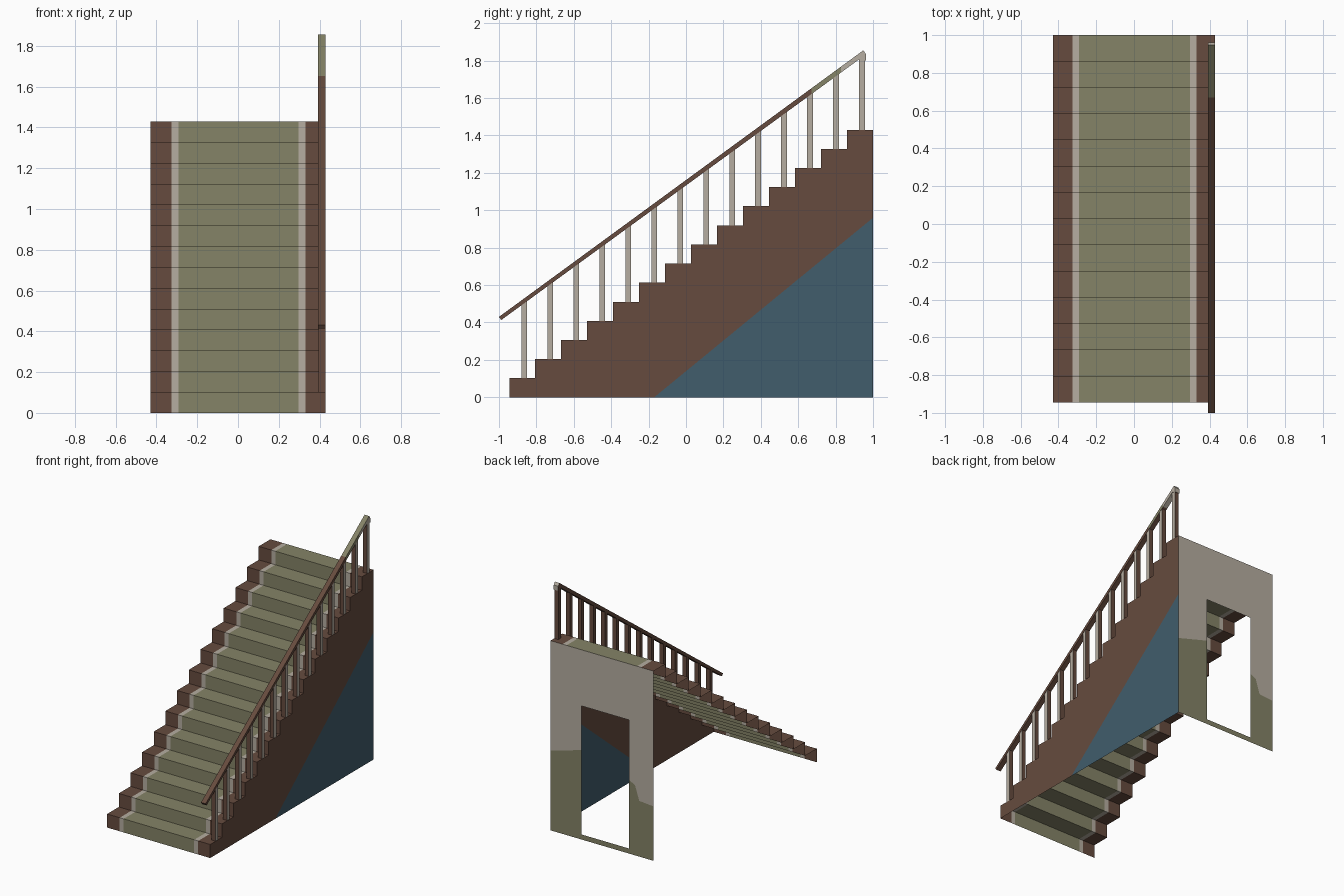
import bpy, bmesh
from mathutils import Vector

if "Cube" in bpy.data.objects:
    bpy.data.objects.remove(bpy.data.objects["Cube"])


def srgb(r, g, b):
    f = lambda c: ((c / 255 + 0.055) / 1.055) ** 2.4 if c > 10 else c / 255 / 12.92
    return (f(r), f(g), f(b), 1)


MATS = []
for name, col in (("brown_wood", (102, 75, 62)), ("olive_carpet", (133, 131, 103)),
                  ("pale_trim", (182, 174, 161)), ("slate_blue", (65, 93, 108))):
    m = bpy.data.materials.new(name)
    m.diffuse_color = srgb(*col)
    m.use_nodes = True
    m.node_tree.nodes["Principled BSDF"].inputs["Base Color"].default_value = m.diffuse_color
    MATS.append(m)
BROWN, OLIVE, PALE, BLUE = range(4)

STEPS = 14
Y0, Y1, TOP, HALF = -0.945, 1.0, 1.43, 0.43
RUN, RISE = (Y1 - Y0) / STEPS, TOP / STEPS


def finish(name, bm):
    bmesh.ops.remove_doubles(bm, verts=bm.verts, dist=1e-5)
    me = bpy.data.meshes.new(name)
    bm.to_mesh(me)
    bm.free()
    for m in MATS:
        me.materials.append(m)
    ob = bpy.data.objects.new(name, me)
    bpy.context.collection.objects.link(ob)
    return ob


def face(bm, pts, mat):
    f = bm.faces.new([bm.verts.new(p) for p in pts])
    f.material_index = mat
    return f


def prism(bm, prof, x0, x1, mat):
    """Extrude a (y, z) profile from x0 to x1."""
    f = face(bm, [(x0, y, z) for y, z in prof], mat)
    ext = bmesh.ops.extrude_face_region(bm, geom=[f], use_keep_orig=True)["geom"]
    vs = [g for g in ext if isinstance(g, bmesh.types.BMVert)]
    bmesh.ops.translate(bm, verts=vs, vec=(x1 - x0, 0, 0))


# stair flight: open zigzag sheet with carpet runner and trim stripes
bm = bmesh.new()
bands = [(-HALF, -0.325, BROWN), (-0.325, -0.292, PALE), (-0.292, 0.296, OLIVE),
         (0.296, 0.33, PALE), (0.33, HALF, BROWN)]
for i in range(STEPS):
    y, z = Y0 + i * RUN, i * RISE
    for a, b, mat in bands:
        face(bm, [(a, y, z), (b, y, z), (b, y, z + RISE), (a, y, z + RISE)], mat)
        face(bm, [(a, y, z + RISE), (b, y, z + RISE),
                  (b, y + RUN, z + RISE), (a, y + RUN, z + RISE)], mat)
finish("stair_flight", bm)

# right side wall, with the blue triangle cut in along a diagonal
bm = bmesh.new()
for i in range(STEPS):
    y, z = Y0 + i * RUN, (i + 1) * RISE
    face(bm, [(HALF, y, 0), (HALF, y + RUN, 0), (HALF, y + RUN, z), (HALF, y, z)], BROWN)
p, n = Vector((HALF, -0.17, 0)), Vector((0, 0.96, -1.17)).normalized()
bmesh.ops.bisect_plane(bm, geom=bm.verts[:] + bm.edges[:] + bm.faces[:],
                       plane_co=p, plane_no=n, dist=1e-6)
for f in bm.faces:
    if (f.calc_center_median() - p).dot(n) > 0:
        f.material_index = BLUE
finish("side_wall", bm)

# back wall with a doorway and an uneven two-colour boundary
bm = bmesh.new()
D0, D1, DZ, SILL = -0.225, 0.172, 1.007, 0.038
left = [(-HALF, 0.41), (-0.31, 0.42), (-0.275, 0.53), (D0, 0.555)]
right = [(D1, 0.674), (HALF, 0.6)]


def panel(pts, mat):
    face(bm, [(x, Y1, z) for x, z in reversed(pts)], mat)


panel([(-HALF, DZ), (HALF, DZ), (HALF, TOP), (-HALF, TOP)], PALE)
panel([(D0, 0), (D1, 0), (D1, SILL), (D0, SILL)], OLIVE)
for line in (left, right):
    for (xa, za), (xb, zb) in zip(line, line[1:]):
        panel([(xa, 0), (xb, 0), (xb, zb), (xa, za)], OLIVE)
        panel([(xa, za), (xb, zb), (xb, DZ), (xa, DZ)], PALE)
finish("back_wall", bm)

# balusters: pale outer face, brown elsewhere
bm = bmesh.new()
SLOPE = RISE / RUN
rail_low = lambda y: 0.413 + (y + 0.988) * (1.81 - 0.413) / (0.93 + 0.988)
for i in range(STEPS):
    yc, z = Y0 + (i + 0.575) * RUN, (i + 1) * RISE
    a, b = yc - 0.015, yc + 0.015
    prism(bm, [(a, z), (b, z), (b, rail_low(b) + 0.004), (a, rail_low(a) + 0.004)],
          0.395, 0.428, BROWN)
bmesh.ops.recalc_face_normals(bm, faces=bm.faces)
for f in bm.faces:
    if f.normal.x > 0.9:
        f.material_index = PALE
finish("balusters", bm)

# handrail: sloped bar, brown with an olive and pale upper end
bm = bmesh.new()
prism(bm, [(-1.0, 0.43), (-0.988, 0.413), (0.93, 1.81), (0.962, 1.80),
           (0.962, 1.835), (0.948, 1.855)], 0.392, HALF, BROWN)
for cut in (0.67, 0.83):
    bmesh.ops.bisect_plane(bm, geom=bm.verts[:] + bm.edges[:] + bm.faces[:],
                           plane_co=(0, cut, 0), plane_no=(0, 1, 0), dist=1e-6)
bmesh.ops.recalc_face_normals(bm, faces=bm.faces)
for f in bm.faces:
    y = f.calc_center_bounds().y
    if y > 0.83 and (f.normal.x > 0.9 or f.normal.y > 0.5):
        f.material_index = PALE
    elif y > 0.67 and (f.normal.x > 0.9 or f.normal.z > 0.1):
        f.material_index = OLIVE
finish("handrail", bm)
